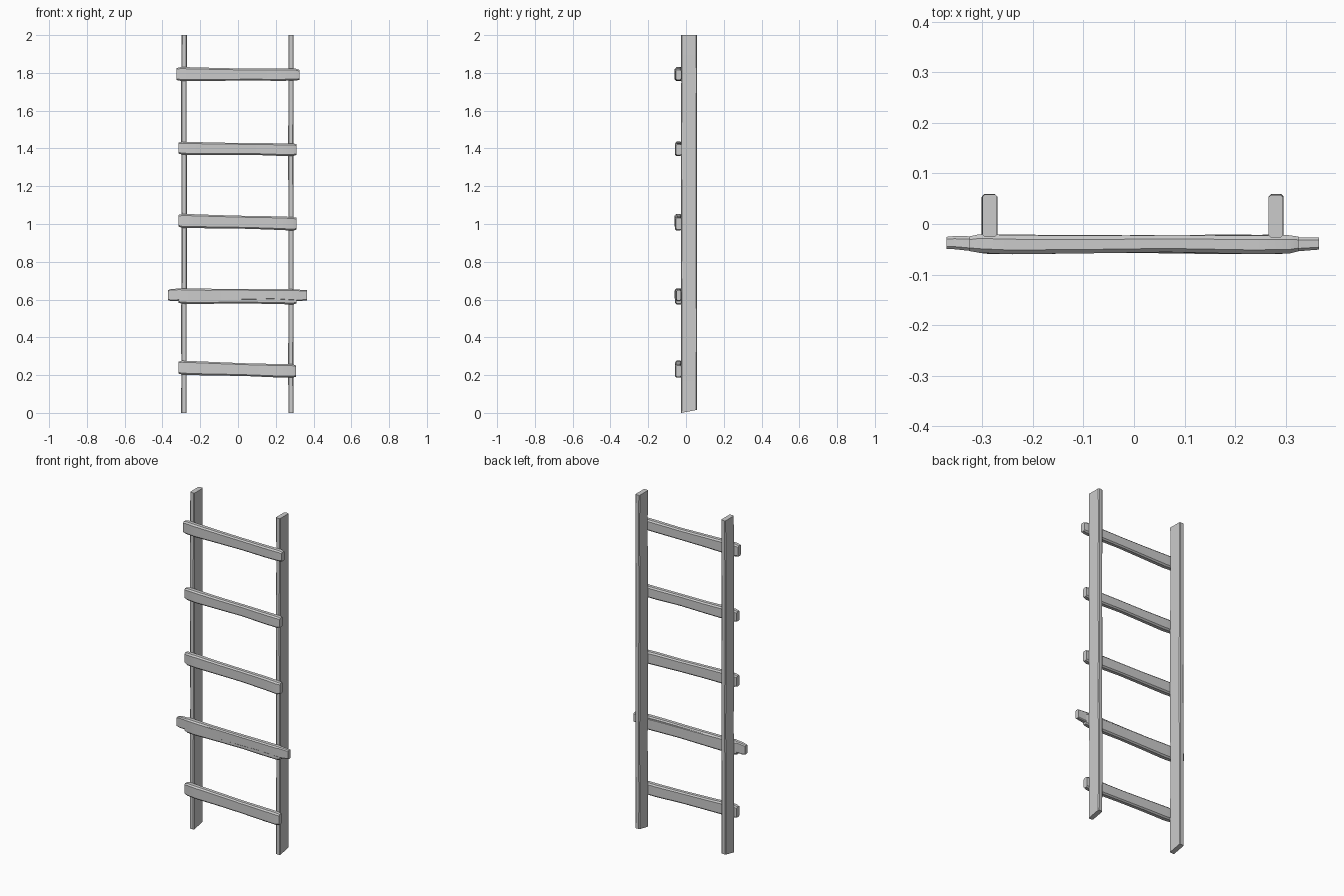
import bpy, bmesh, random
from mathutils import Vector

if "Cube" in bpy.data.objects:
    bpy.data.objects.remove(bpy.data.objects["Cube"])

random.seed(4)


def loft(name, sections, axis, chamfer=0.2, wobble=0.0012):
    """Hewn timber through (position, a0, a1, b0, b1) box sections with worn corners."""
    bm = bmesh.new()
    rings = []
    for pos, a0, a1, b0, b1 in sections:
        c = chamfer * min(a1 - a0, b1 - b0)
        outline = [(a0 + c, b0), (a1 - c, b0), (a1, b0 + c), (a1, b1 - c),
                   (a1 - c, b1), (a0 + c, b1), (a0, b1 - c), (a0, b0 + c)]
        da, db = (random.uniform(-wobble, wobble) for _ in range(2))
        ring = []
        for a, b in outline:
            a, b = a + da, b + db
            co = (a, b, pos) if axis == 'Z' else (pos, a, b)
            ring.append(bm.verts.new(Vector(co)))
        rings.append(ring)
    for r, s in zip(rings, rings[1:]):
        for i in range(8):
            j = (i + 1) % 8
            bm.faces.new((r[i], r[j], s[j], s[i]))
    bm.faces.new(rings[0][::-1])
    bm.faces.new(rings[-1])
    bmesh.ops.recalc_face_normals(bm, faces=bm.faces)
    mesh = bpy.data.meshes.new(name)
    bm.to_mesh(mesh)
    bm.free()
    obj = bpy.data.objects.new(name, mesh)
    bpy.context.collection.objects.link(obj)
    bpy.context.view_layer.objects.active = obj
    obj.select_set(True)
    bpy.ops.object.shade_smooth_by_angle(angle=0.6)
    obj.select_set(False)
    return obj


# Side rails: flat planks, deep in y, with a worn lower back corner
for side, x0, x1 in (("left", -0.300, -0.271), ("right", 0.266, 0.294)):
    heights = [0.0, 0.25, 0.5, 0.75, 1.0, 1.25, 1.5, 1.75, 2.0]
    rail = loft(side + "_rail", [(z, x0, x1, -0.026, 0.058) for z in heights], 'Z', 0.15)
    for v in rail.data.vertices:
        if v.co.z < 0.01:
            v.co.z = 0.016 * max(0.0, (v.co.y + 0.024) / 0.082)


def rung(name, x0, x1, left, right, y0=-0.059, y1=-0.021):
    """Crossbar; left and right give (bottom, top) heights at its two ends."""
    sections = []
    for t, shrink in ((0, 0.006), (0.03, 0.001), (0.12, 0), (0.35, 0.002),
                      (0.6, 0.003), (0.85, 0.001), (0.97, 0.001), (1, 0.006)):
        b = left[0] + (right[0] - left[0]) * t
        h = left[1] + (right[1] - left[1]) * t
        sections.append((x0 + (x1 - x0) * t, y0 + shrink, y1 - shrink * 0.5,
                         b + shrink, h - shrink))
    return loft(name, sections, 'X', 0.22)


# Five slightly crooked rungs nailed to the front
rung("rung_1", -0.316, 0.306, (0.202, 0.277), (0.185, 0.258))
rung("rung_2", -0.316, 0.311, (0.578, 0.662), (0.574, 0.648))
rung("rung_3", -0.316, 0.311, (0.980, 1.054), (0.964, 1.038))
rung("rung_4", -0.316, 0.311, (1.366, 1.436), (1.360, 1.428))
rung("rung_5", -0.325, 0.325, (1.757, 1.832), (1.757, 1.822))

# Longer repair slat doubled up on the second rung, bowed forward to the right
loft("repair_slat", [
    (-0.370, -0.050, -0.026, 0.597, 0.650),
    (-0.355, -0.051, -0.025, 0.592, 0.656),
    (-0.300, -0.055, -0.024, 0.594, 0.659),
    (0.000, -0.056, -0.024, 0.595, 0.656),
    (0.180, -0.059, -0.024, 0.597, 0.655),
    (0.280, -0.060, -0.024, 0.593, 0.655),
    (0.320, -0.053, -0.025, 0.592, 0.653),
    (0.365, -0.050, -0.026, 0.597, 0.650)], 'X', 0.2)
